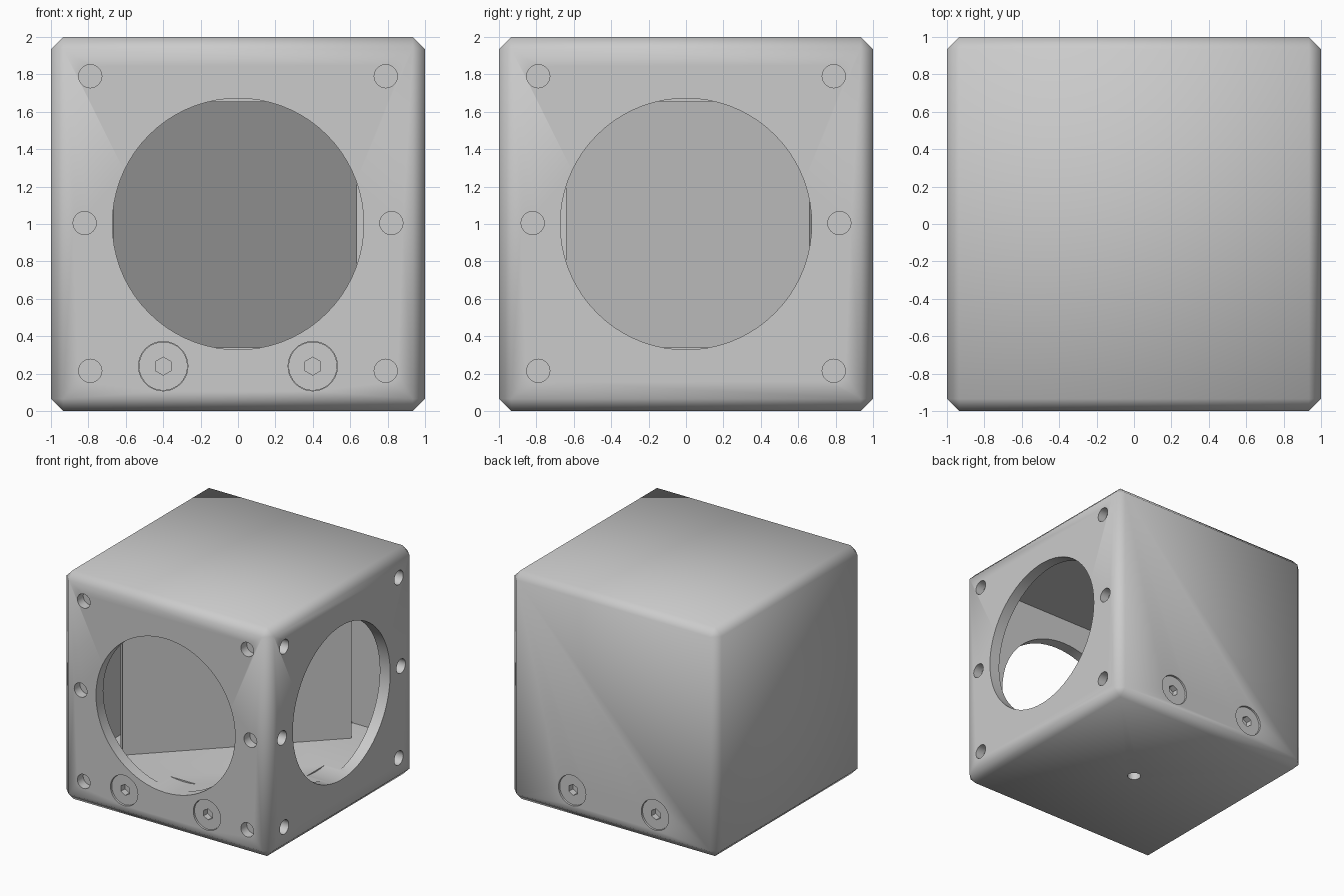
import bpy, bmesh, math
from mathutils import Matrix, Vector

if "Cube" in bpy.data.objects:
    bpy.data.objects.remove(bpy.data.objects["Cube"])


def make_object(name, bm):
    mesh = bpy.data.meshes.new(name)
    bmesh.ops.recalc_face_normals(bm, faces=bm.faces)
    bm.to_mesh(mesh)
    bm.free()
    ob = bpy.data.objects.new(name, mesh)
    bpy.context.collection.objects.link(ob)
    return ob


def box(name, size, loc, rot_z=0.0, bevel=0.0):
    bm = bmesh.new()
    bmesh.ops.create_cube(bm, size=1.0)
    bmesh.ops.scale(bm, vec=size, verts=bm.verts)
    if bevel:
        bmesh.ops.bevel(bm, geom=bm.edges[:], offset=bevel, segments=1,
                        profile=0.5, affect='EDGES')
    bmesh.ops.transform(bm, verts=bm.verts,
                        matrix=Matrix.Translation(loc) @ Matrix.Rotation(rot_z, 4, 'Z'))
    return make_object(name, bm)


def cylinders(name, specs):
    """Each spec: outer point, inward direction, radius, depth, sides."""
    bm = bmesh.new()
    for point, direction, radius, depth, sides in specs:
        d = Vector(direction)
        # start a little outside the face so the cut is clean
        mid = Vector(point) + d * (depth - 0.1) / 2
        turn = d.to_track_quat('Z', 'Y').to_matrix().to_4x4()
        bmesh.ops.create_cone(bm, cap_ends=True, segments=sides, radius1=radius,
                              radius2=radius, depth=depth + 0.1,
                              matrix=Matrix.Translation(mid) @ turn)
    return make_object(name, bm)


def cut(target, cutter):
    mod = target.modifiers.new("cut", 'BOOLEAN')
    mod.operation = 'DIFFERENCE'
    mod.solver = 'EXACT'
    mod.object = cutter
    bpy.context.view_layer.objects.active = target
    bpy.ops.object.modifier_apply(modifier=mod.name)
    bpy.data.objects.remove(cutter)


FRONT, RIGHT, BACK = (0, 1, 0), (-1, 0, 0), (0, -1, 0)

# Hollow cube housing with chamfered edges and a thick base
housing = box("housing", (2, 2, 2), (0, 0, 1), bevel=0.065)
cut(housing, box("cavity", (1.8, 1.8, 1.56), (0, 0, 1.12)))

# Large ports in the front and right walls
cut(housing, cylinders("front_port", [((0, -1, 1), FRONT, 0.672, 0.25, 72)]))
cut(housing, cylinders("right_port", [((1, 0, 1), RIGHT, 0.672, 0.25, 72)]))

# Small blind rod holes around both ports
holes = []
for s in (-1, 1):
    for u, z in ((0.79, 0.215), (0.79, 1.79), (0.82, 1.005)):
        holes.append(((s * u, -1, z), FRONT, 0.062, 0.08, 24))
        holes.append(((1, s * u, z), RIGHT, 0.062, 0.08, 24))

# Mounting hole in the bottom
holes.append(((0, 0, 0), (0, 0, 1), 0.055, 0.2, 24))
cut(housing, cylinders("rod_holes", holes))

# Screw seats in front and back walls
seats = [((s * 0.4, y, 0.24), d, 0.132, 0.09, 40)
         for s in (-1, 1) for y, d in ((-1, FRONT), (1, BACK))]
cut(housing, cylinders("screw_seats", seats))

# Screws with hexagonal sockets
for s in (-1, 1):
    for side, y, d in (("front", -1, FRONT), ("back", 1, BACK)):
        bm = bmesh.new()
        turn = Vector(d).to_track_quat('Z', 'Y').to_matrix().to_4x4()
        bmesh.ops.create_cone(bm, cap_ends=True, segments=40, radius1=0.13, radius2=0.13,
                              depth=0.09,
                              matrix=Matrix.Translation((s * 0.4, y * 0.94, 0.24)) @ turn)
        screw = make_object(side + "_screw", bm)
        cut(screw, cylinders("socket", [((s * 0.4, y, 0.24), d, 0.048, 0.07, 6)]))

# Upright square mirror plate on the diagonal
t = 0.1
k = t / 2 / math.sqrt(2)
box("diagonal_mirror", (1.84, t, 1.317), (-0.015 - k, 0.01 + k, 0.9965),
    rot_z=math.radians(45))

# Smooth the chamfers and bores, keep the rims crisp
bpy.ops.object.select_all(action='DESELECT')
for ob in bpy.context.scene.objects:
    ob.select_set(True)
bpy.context.view_layer.objects.active = housing
bpy.ops.object.shade_smooth_by_angle(angle=math.radians(50))
